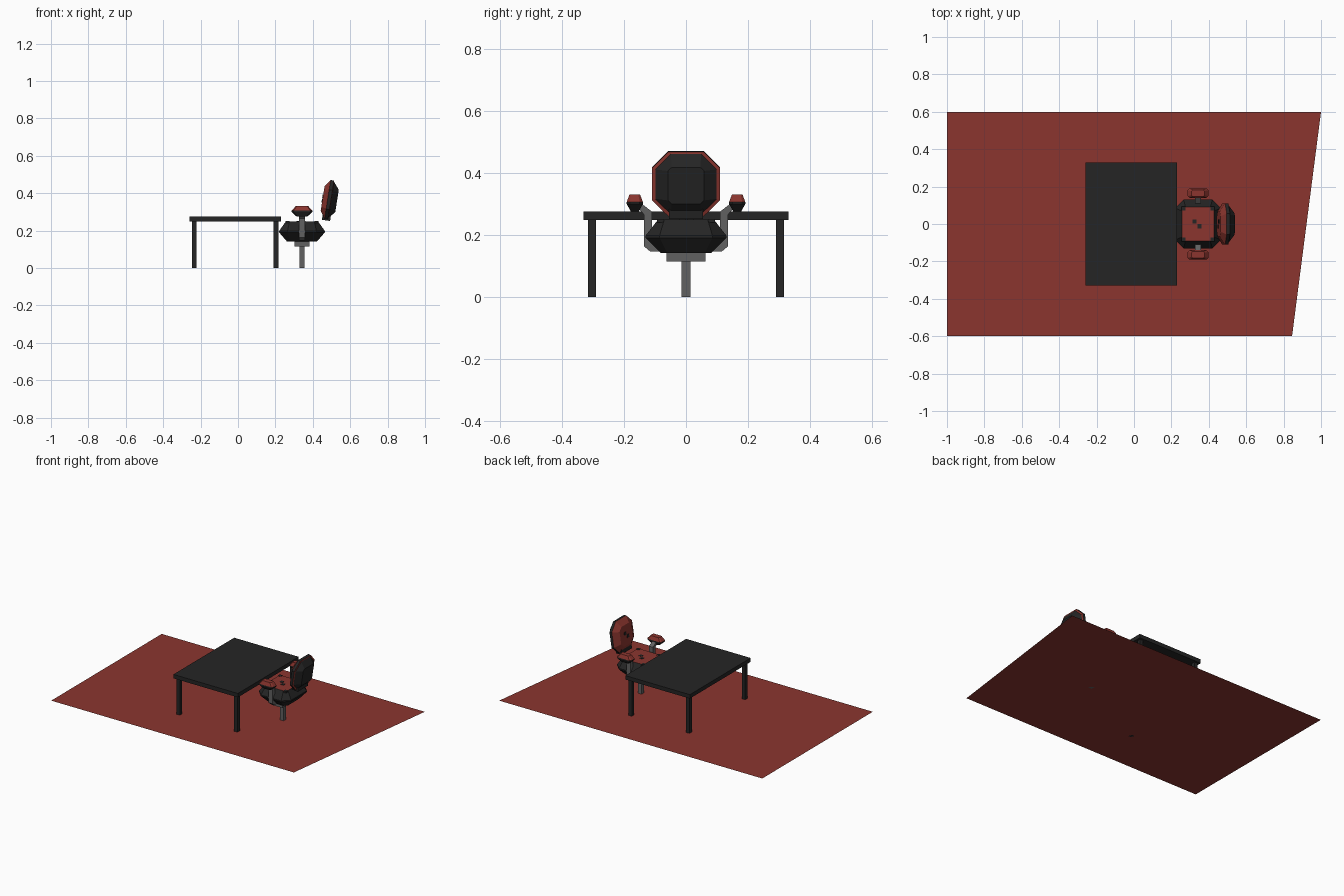
import bpy, bmesh, math
from mathutils import Matrix, Vector

if "Cube" in bpy.data.objects:
    bpy.data.objects.remove(bpy.data.objects["Cube"])


def mat(name, rgb):
    m = bpy.data.materials.new(name)
    m.diffuse_color = (*rgb, 1)
    m.use_nodes = True
    m.node_tree.nodes["Principled BSDF"].inputs["Base Color"].default_value = m.diffuse_color
    return m


RED = mat("brick red", (0.26, 0.036, 0.028))
DARK = mat("charcoal", (0.018, 0.018, 0.018))
GREY = mat("metal grey", (0.12, 0.12, 0.12))


def finish(name, bm, mats):
    bmesh.ops.recalc_face_normals(bm, faces=bm.faces)
    me = bpy.data.meshes.new(name)
    bm.to_mesh(me)
    bm.free()
    for m in mats:
        me.materials.append(m)
    ob = bpy.data.objects.new(name, me)
    bpy.context.collection.objects.link(ob)
    return ob


def box(name, lo, hi, m, matrix=None):
    lo, hi = Vector(lo), Vector(hi)
    bm = bmesh.new()
    bmesh.ops.create_cube(bm, size=1, matrix=Matrix.Translation((lo + hi) / 2) @ Matrix.Diagonal((*(hi - lo), 1)))
    ob = finish(name, bm, [m])
    if matrix:
        ob.data.transform(matrix)
    return ob


def octagon(a, b, c, z):
    return [(a, -b + c, z), (a, b - c, z), (a - c, b, z), (-a + c, b, z),
            (-a, b - c, z), (-a, -b + c, z), (-a + c, -b, z), (a - c, -b, z)]


def loft(name, rings, colours, matrix):
    """Stacked chamfered rectangles (half x, half y, chamfer, z).
    colours: bottom cap, each band, top cap; 0 = dark, 1 = red."""
    bm = bmesh.new()
    loops = [[bm.verts.new(matrix @ Vector(p)) for p in octagon(*r)] for r in rings]
    bm.faces.new(loops[0]).material_index = colours[0]
    for k, (lo, hi) in enumerate(zip(loops, loops[1:])):
        for i in range(8):
            j = (i + 1) % 8
            bm.faces.new((lo[i], lo[j], hi[j], hi[i])).material_index = colours[k + 1]
    bm.faces.new(loops[-1]).material_index = colours[-1]
    return finish(name, bm, [DARK, RED])


# rug, with one slanted end
bm = bmesh.new()
bm.faces.new([bm.verts.new(p) for p in ((-1, -.6, 0), (.845, -.6, 0), (1, .6, 0), (-1, .6, 0))])
finish("floor_rug", bm, [RED])

# table
box("table_top", (-.26, -.33, .248), (.23, .33, .275), DARK)
for x in (-.234, .204):
    for y in (-.303, .303):
        box("table_leg", (x - .013, y - .013, 0), (x + .013, y + .013, .25), DARK)

# chair pedestal
CX = .342
box("chair_post", (CX - .014, -.014, 0), (CX + .014, .014, .12), GREY)
box("chair_seat_mount", (CX - .04, -.063, .114), (CX + .04, .063, .145), GREY)

# seat: faceted shell with red cushion top
place = Matrix.Translation((CX, 0, 0))
loft("seat", [(.08, .08, .02, .141), (.122, .13, .045, .19), (.122, .13, .045, .198),
              (.086, .09, .02, .249)], [0, 0, 0, 0, 1], place)
for x, y in ((-.018, .014), (.008, -.012)):
    box("seat_button", (CX + x - .011, y - .011, .247), (CX + x + .011, y + .011, .251), DARK)
for sx in (-1, 1):
    for sy in (-1, 1):
        x, y = CX + sx * .078, sy * .082
        box("seat_corner", (x - .011, y - .011, .24), (x + .011, y + .011, .251), DARK)

# armrests: bent grey bracket and faceted pad on each side
for s in (-1, 1):
    outer = [(.05, .146), (.115, .146), (.135, .163), (.135, .265), (.158, .29)]
    inner = [(.142, .3), (.11, .275), (.11, .175), (.05, .165)]
    bm = bmesh.new()
    f = bm.faces.new([bm.verts.new((CX - .015, s * y, z)) for y, z in outer + inner])
    ext = bmesh.ops.extrude_face_region(bm, geom=[f])
    bmesh.ops.translate(bm, vec=(.03, 0, 0), verts=[v for v in ext["geom"] if isinstance(v, bmesh.types.BMVert)])
    finish("arm_bracket", bm, [GREY])
    loft("arm_pad", [(.03, .013, .005, .276), (.055, .026, .01, .299), (.055, .026, .01, .306),
                     (.034, .017, .006, .33)], [0, 0, 0, 1, 1], Matrix.Translation((CX, s * .165, 0)))

# backrest: local z points backwards, local x points down, leaning back
tilt = math.radians(9)
up = Vector((math.sin(tilt), 0, math.cos(tilt)))
back = Vector((math.cos(tilt), 0, -math.sin(tilt)))
frame = Matrix((-up, (0, 1, 0), back)).transposed().to_4x4()
frame = Matrix.Translation((.488, 0, .365)) @ frame
loft("backrest", [(.066, .066, .025, -.036), (.105, .11, .053, -.009), (.105, .11, .053, .009),
                  (.098, .099, .05, .011), (.06, .058, .012, .042)], [1, 1, 0, 1, 0, 0], frame)
box("backrest_tab", (.07, -.055, -.022), (.112, .055, .022), DARK, frame)
for x, y in ((-.012, .013), (.012, -.013)):
    box("backrest_button", (x - .01, y - .01, -.039), (x + .01, y + .01, -.034), DARK, frame)
